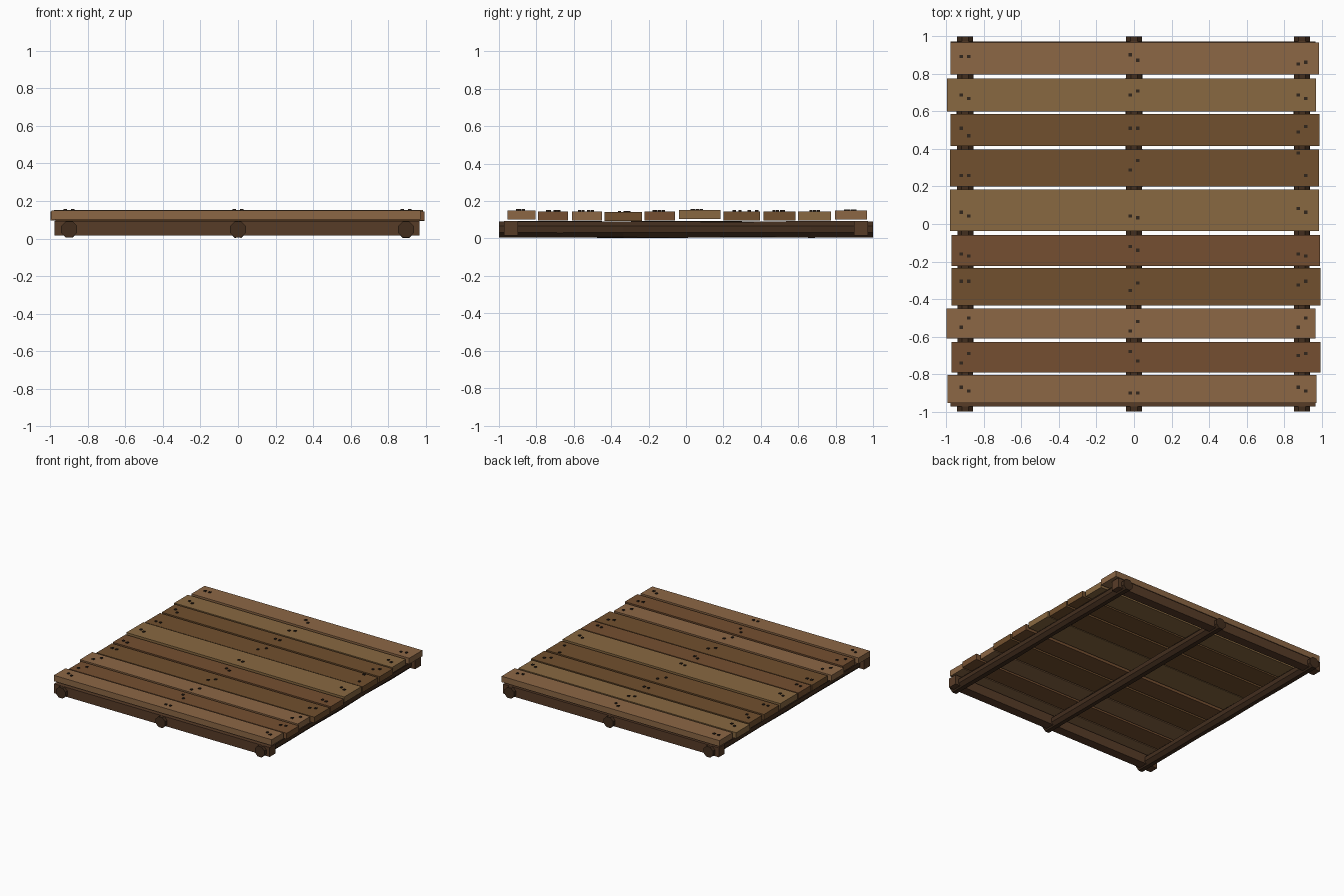
import bpy, bmesh, math, random
from mathutils import Matrix, Vector

random.seed(4)
default = bpy.data.objects.get("Cube")
if default:
    bpy.data.objects.remove(default, do_unlink=True)


def linear(channel):
    return (channel / 255) ** 2.2


def make_material(name, red, green, blue):
    mat = bpy.data.materials.new(name)
    colour = (linear(red), linear(green), linear(blue), 1)
    mat.diffuse_color = colour
    mat.use_nodes = True
    shader = next(n for n in mat.node_tree.nodes if n.type == 'BSDF_PRINCIPLED')
    shader.inputs["Base Color"].default_value = colour
    shader.inputs["Roughness"].default_value = 0.85
    return mat


def make_object(name, bm, mat):
    mesh = bpy.data.meshes.new(name)
    bmesh.ops.recalc_face_normals(bm, faces=bm.faces)
    bm.to_mesh(mesh)
    bm.free()
    mesh.materials.append(mat)
    obj = bpy.data.objects.new(name, mesh)
    bpy.context.collection.objects.link(obj)
    return obj


def add_box(bm, centre, size):
    matrix = Matrix.Translation(centre) @ Matrix.Diagonal((*size, 1))
    bmesh.ops.create_cube(bm, size=1, matrix=matrix)


light = make_material("light_wood", 139, 103, 71)
tan = make_material("tan_wood", 135, 104, 67)
brown = make_material("brown_wood", 113, 81, 50)
russet = make_material("russet_wood", 116, 80, 52)
beam_wood = make_material("beam_wood", 88, 62, 44)
log_wood = make_material("log_wood", 68, 49, 35)
iron = make_material("iron", 52, 42, 34)

LOG_X = (-0.9, 0, 0.895)
PLANK_LENGTH = 1.965
PLANK_THICKNESS = 0.048

# Planks, front to back: centre y, width, x shift, top z, wood,
# and the y offsets of the six nails in hundredths
planks = [
    (-0.88, 0.15, -0.01, 0.15, light, (1, -1, -2, -2, 1, -1)),
    (-0.71, 0.16, 0.01, 0.145, russet, (-3, 2, 3, -2, 1, 2)),
    (-0.53, 0.16, -0.016, 0.145, light, (-2, 3, -4, 1, -2, 3)),
    (-0.335, 0.2, 0.01, 0.141, brown, (3, 3, -2, 2, 1, 3)),
    (-0.14, 0.165, 0.009, 0.145, russet, (-2, -3, 2, 0, -2, -3)),
    (0.073, 0.222, 0.002, 0.152, tan, (-1, -3, -3, -4, 1, -1)),
    (0.298, 0.197, 0.002, 0.145, brown, (-4, -4, -1, 4, 8, -4)),
    (0.5, 0.17, 0.005, 0.145, brown, (1, -3, 1, 1, -1, 2)),
    (0.688, 0.176, -0.013, 0.145, tan, (0, -2, 0, 2, 0, -2)),
    (0.882, 0.17, 0.004, 0.149, light, (1, 1, 2, -1, -3, -2)),
]

nails = bmesh.new()
nail_x = [x + side * 0.02 for x in LOG_X for side in (-1, 1)]
for number, (y, width, shift, top, wood, offsets) in enumerate(planks, 1):
    bm = bmesh.new()
    add_box(bm, (shift, y, top - PLANK_THICKNESS / 2),
            (PLANK_LENGTH, width, PLANK_THICKNESS))
    make_object(f"deck_plank_{number}", bm, wood)
    for x, offset in zip(nail_x, offsets):
        add_box(nails, (x, y + offset / 100, top), (0.017, 0.017, 0.013))
make_object("nail_heads", nails, iron)

# End beams across the front and back
for name, side in (("front_beam", -1), ("back_beam", 1)):
    bm = bmesh.new()
    add_box(bm, (-0.005, side * 0.936, 0.054), (1.945, 0.075, 0.077))
    make_object(name, bm, beam_wood)


# Rough eight-sided logs running front to back
def make_log(name, x, rings=7, sides=8):
    bm = bmesh.new()
    loops = []
    for r in range(rings):
        inner = 0 < r < rings - 1
        loop = []
        for s in range(sides):
            angle = math.tau * (s + 0.5) / sides
            radius = 0.046 + (random.uniform(-0.003, 0.003) if inner else 0)
            loop.append(bm.verts.new((x + radius * math.cos(angle),
                                      2 * r / (rings - 1) - 1,
                                      0.049 + radius * math.sin(angle))))
        loops.append(loop)
    for a, b in zip(loops, loops[1:]):
        for s in range(sides):
            t = (s + 1) % sides
            bm.faces.new((a[s], a[t], b[t], b[s]))
    bm.faces.new(loops[0])
    bm.faces.new(loops[-1])
    make_object(name, bm, log_wood)


for name, x in zip(("right_log", "middle_log", "left_log"), LOG_X):
    make_log(name, x)
